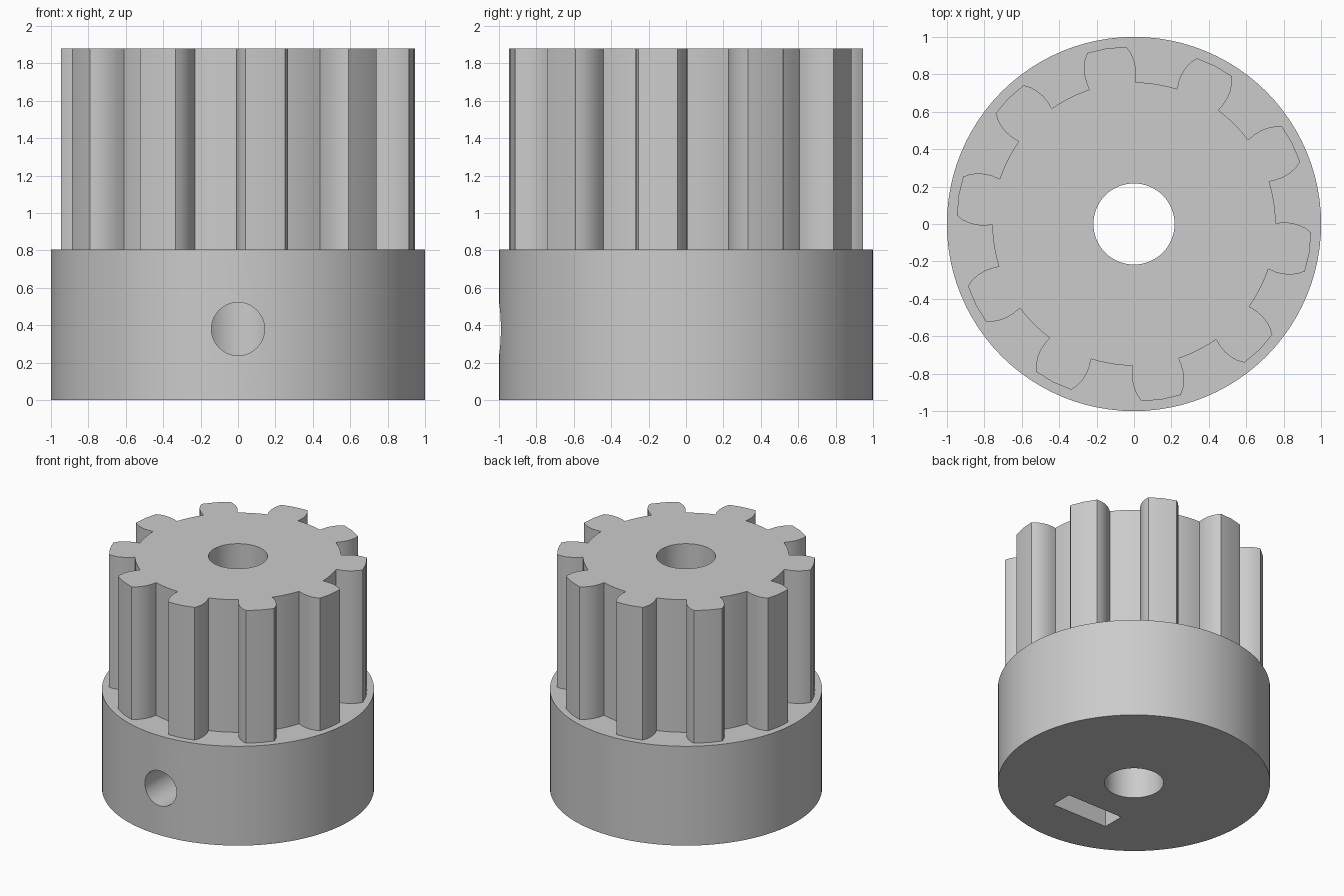
import bpy, bmesh
from math import cos, sin, pi, radians
from mathutils import Matrix

cube = bpy.data.objects.get("Cube")
if cube:
    bpy.data.objects.remove(cube, do_unlink=True)

COLOUR = (0.6, 0.6, 0.6, 1.0)
grey = bpy.data.materials.new("light grey")
grey.use_nodes = True
grey.diffuse_color = COLOUR
grey.node_tree.nodes["Principled BSDF"].inputs["Base Color"].default_value = COLOUR


def make_object(name, bm):
    bmesh.ops.recalc_face_normals(bm, faces=bm.faces)
    mesh = bpy.data.meshes.new(name)
    bm.to_mesh(mesh)
    bm.free()
    mesh.materials.append(grey)
    obj = bpy.data.objects.new(name, mesh)
    bpy.context.collection.objects.link(obj)
    return obj


def prism(name, outline, bottom, top):
    bm = bmesh.new()
    face = bm.faces.new([bm.verts.new((x, y, bottom)) for x, y in outline])
    side = bmesh.ops.extrude_face_region(bm, geom=[face])["geom"]
    verts = [v for v in side if isinstance(v, bmesh.types.BMVert)]
    bmesh.ops.translate(bm, verts=verts, vec=(0, 0, top - bottom))
    return make_object(name, bm)


def circle(radius, count):
    return [(radius * cos(2 * pi * i / count), radius * sin(2 * pi * i / count))
            for i in range(count)]


def gear_outline(teeth, first_angle):
    # Half a tooth, from root to tip: radius and half angle in degrees
    flank = [(0.757, 9.5), (0.80, 9.7), (0.84, 9.5), (0.88, 8.8), (0.915, 7.8), (0.947, 6.4)]
    step = 360 / teeth
    tooth = [(r, -a) for r, a in flank] + [(0.95, 0)] + [(r, a) for r, a in reversed(flank)]
    root, edge = flank[0]
    gap = step - 2 * edge
    tooth += [(root, edge + gap * k / 4) for k in (1, 2, 3)]
    return [(r * cos(radians(first_angle + a + step * t)),
             r * sin(radians(first_angle + a + step * t)))
            for t in range(teeth) for r, a in tooth]


def combine(target, tool, operation):
    mod = target.modifiers.new(operation, "BOOLEAN")
    mod.operation = operation
    mod.solver = "EXACT"
    mod.object = tool
    tool.hide_render = True
    bpy.context.view_layer.objects.active = target
    bpy.ops.object.modifier_apply(modifier=mod.name)
    bpy.data.objects.remove(tool, do_unlink=True)


# Round hub with the toothed section joined on top
pulley = prism("toothed_pulley", circle(1.0, 96), 0, 0.805)
combine(pulley, prism("teeth", gear_outline(10, 98.9), 0.7, 1.88), "UNION")

# Shaft bore through the whole height
combine(pulley, prism("bore_cutter", circle(0.217, 64), -0.1, 2), "DIFFERENCE")

# Nut slot, open at the underside
x, near, far = 0.25, -0.625, -0.445
slot = [(-x, near), (x, near), (x, far), (-x, far)]
combine(pulley, prism("nut_slot_cutter", slot, -0.1, 0.63), "DIFFERENCE")

# Set screw hole from the front into the bore
screw = prism("screw_cutter", circle(0.142, 48), 0, 1.1)
screw.data.transform(Matrix.Translation((0, 0, 0.38)) @ Matrix.Rotation(pi / 2, 4, "X"))
combine(pulley, screw, "DIFFERENCE")

# One colour, smooth curves and sharp corners
pulley.data.materials.clear()
pulley.data.materials.append(grey)
for face in pulley.data.polygons:
    face.material_index = 0
bpy.ops.object.select_all(action="DESELECT")
pulley.select_set(True)
bpy.context.view_layer.objects.active = pulley
bpy.ops.object.shade_smooth_by_angle(angle=radians(25))
